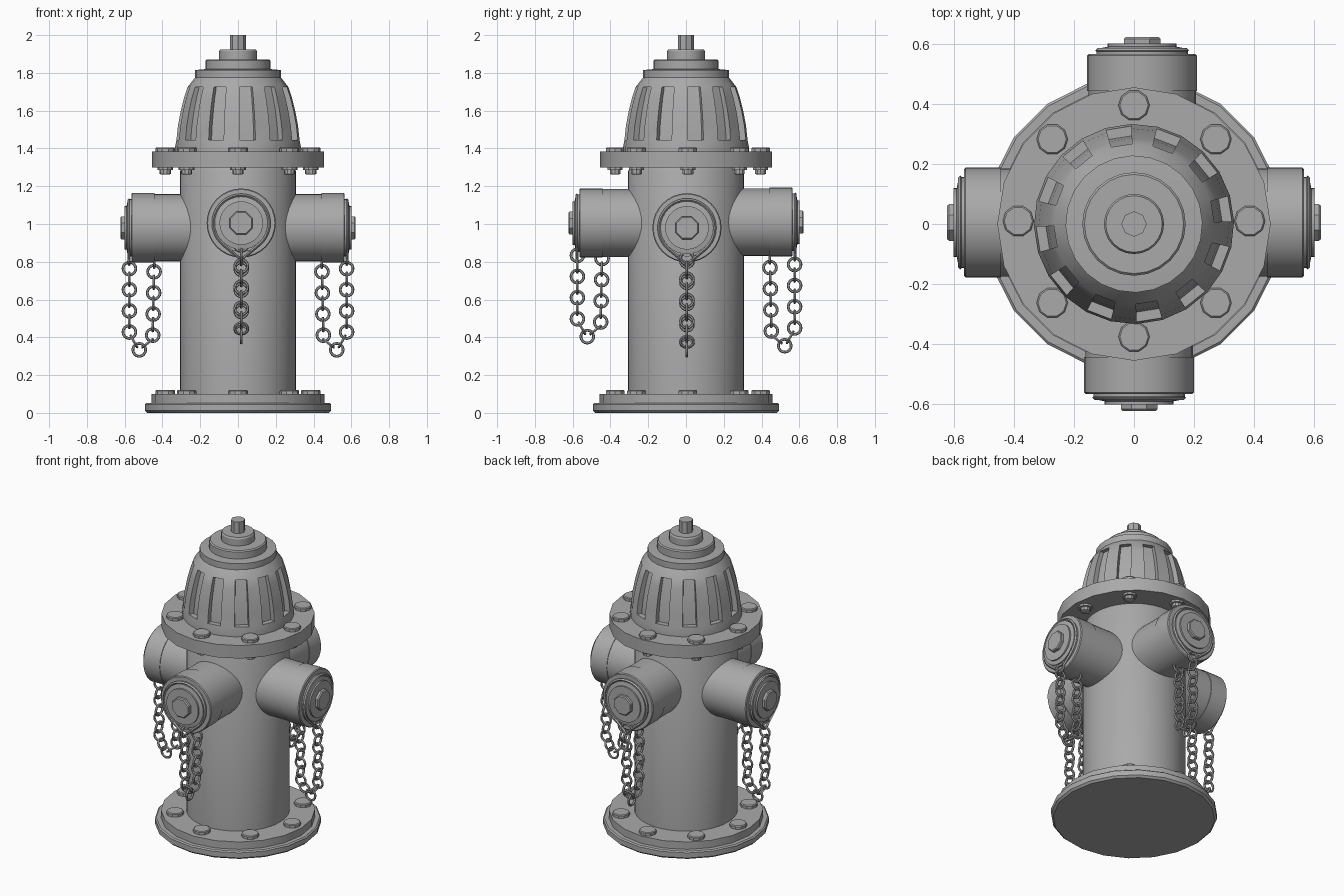
import bpy, bmesh
from math import pi, sin, cos, radians, atan2, acos
from mathutils import Matrix, Vector

if "Cube" in bpy.data.objects:
    bpy.data.objects.remove(bpy.data.objects["Cube"])

GREY = (0.4, 0.4, 0.4, 1)
iron = bpy.data.materials.new("grey_iron")
iron.use_nodes = True
iron.diffuse_color = GREY
iron.node_tree.nodes["Principled BSDF"].inputs["Base Color"].default_value = GREY


def finish(name, bm, smooth=True):
    mesh = bpy.data.meshes.new(name)
    bmesh.ops.recalc_face_normals(bm, faces=bm.faces)
    bm.to_mesh(mesh)
    bm.free()
    mesh.materials.append(iron)
    obj = bpy.data.objects.new(name, mesh)
    bpy.context.collection.objects.link(obj)
    if smooth:
        bpy.ops.object.select_all(action="DESELECT")
        obj.select_set(True)
        bpy.context.view_layer.objects.active = obj
        bpy.ops.object.shade_smooth_by_angle(angle=radians(30))
    return obj


def add_lathe(bm, profile, sides, matrix=Matrix(), turn=0.0):
    """Revolve (radius, height) points about local z and cap both ends."""
    rings = []
    for r, h in profile:
        ring = []
        for i in range(sides):
            a = turn + 2 * pi * i / sides
            ring.append(bm.verts.new(matrix @ Vector((r * cos(a), r * sin(a), h))))
        rings.append(ring)
    for low, high in zip(rings, rings[1:]):
        for i in range(sides):
            j = (i + 1) % sides
            bm.faces.new((low[i], low[j], high[j], high[i]))
    bm.faces.new(rings[0])
    bm.faces.new(rings[-1])


def lathe(name, profile, sides, matrix=Matrix(), turn=0.0, smooth=True):
    bm = bmesh.new()
    add_lathe(bm, profile, sides, matrix, turn)
    return finish(name, bm, smooth)


def add_torus(bm, matrix, major, minor, around=16, tube=6):
    rings = []
    for i in range(around):
        a = 2 * pi * i / around
        ring = []
        for k in range(tube):
            b = 2 * pi * k / tube
            r = major + minor * cos(b)
            ring.append(bm.verts.new(matrix @ Vector((r * cos(a), r * sin(a), minor * sin(b)))))
        rings.append(ring)
    for i in range(around):
        p, q = rings[i], rings[(i + 1) % around]
        for k in range(tube):
            m = (k + 1) % tube
            bm.faces.new((p[k], q[k], q[m], p[m]))


# Base, barrel and bonnet flange
lathe("base_flange", [(0.48, 0), (0.493, 0.012), (0.493, 0.045), (0.485, 0.052),
                      (0.458, 0.052), (0.458, 0.1)], 20)
lathe("barrel", [(0.306, 0.09), (0.306, 1.28), (0.29, 1.31)], 48)
lathe("bonnet_flange", [(0.455, 1.3), (0.455, 1.385)], 20)

# Bolts around both flanges, with nuts under the upper one
bm = bmesh.new()
for i in range(8):
    a = i * pi / 4
    for z in (0.1, 1.385):
        place = Matrix.Translation((0.385 * cos(a), 0.385 * sin(a) + 0.01, z))
        add_lathe(bm, [(0.052, -0.01), (0.052, 0.016), (0.047, 0.021)], 10, place)
    nut = Matrix.Translation((0.385 * cos(a), 0.385 * sin(a) + 0.01, 1.3))
    add_lathe(bm, [(0.022, -0.038), (0.03, -0.034), (0.03, -0.014), (0.042, -0.014), (0.042, 0.01)], 10, nut)
finish("flange_bolts", bm)

# Domed bonnet with twelve recessed flutes
bm = bmesh.new()
add_lathe(bm, [(0.333, 1.38), (0.333, 1.41), (0.326, 1.445), (0.318, 1.52), (0.303, 1.6), (0.285, 1.67),
               (0.267, 1.725), (0.228, 1.775), (0.228, 1.815), (0.172, 1.82)], 24, turn=radians(1.5))
for i in range(12):
    flute = []
    for f in bm.faces:
        c = f.calc_center_median()
        if len(f.verts) == 4 and 1.45 < c.z < 1.72:
            slot = (atan2(c.y, c.x) - radians(9)) / radians(30)
            if abs(slot - round(slot)) < 0.1 and round(slot) % 12 == i:
                flute.append(f)
    new = bmesh.ops.extrude_face_region(bm, geom=flute)["geom"]
    bmesh.ops.delete(bm, geom=flute, context="FACES_ONLY")
    for v in new:
        if isinstance(v, bmesh.types.BMVert):
            v.co.x *= 0.9
            v.co.y *= 0.9
finish("bonnet", bm)

# Stepped crown and operating nut
lathe("crown_step_lower", [(0.172, 1.8), (0.172, 1.865), (0.165, 1.872), (0.1, 1.872)], 24)
lathe("crown_step_upper", [(0.1, 1.86), (0.1, 1.915), (0.094, 1.925), (0.04, 1.925)], 24)
lathe("operating_nut", [(0.042, 1.91), (0.042, 2.0)], 8, smooth=False)


def teardrop(name, matrix):
    """Wire hanger around the cap that tapers to a point below it."""
    radius, tip = 0.148, 0.195
    start = acos(radius / tip)
    points = [Vector((0, 0, -tip))]
    for i in range(29):
        a = start + (2 * pi - 2 * start) * i / 28
        points.append(Vector((0, radius * sin(a), -radius * cos(a))))
    bm = bmesh.new()
    loops = []
    for p in points:
        out = p.normalized() * 0.008
        side = Vector((0.008, 0, 0))
        loops.append([bm.verts.new(matrix @ (p + out * s + side * t))
                      for s, t in ((1, 0), (0, 1), (-1, 0), (0, -1))])
    for i, p in enumerate(loops):
        q = loops[(i + 1) % len(loops)]
        for k in range(4):
            bm.faces.new((p[k], q[k], q[(k + 1) % 4], p[(k + 1) % 4]))
    finish(name, bm)


def chain(name, matrix, lift):
    """Round links, alternately turned, along a hanging U-shaped path."""
    path = [Vector((x, 0, z + lift)) for x, z in
            ((0.575, 0.82), (0.575, 0.42), (0.525, 0.332), (0.452, 0.39), (0.443, 0.82))]
    bm = bmesh.new()
    count, left, step = 0, 0.0, 0.056
    for a, b in zip(path, path[1:]):
        length = (b - a).length
        along = (b - a) / length
        while left <= length:
            axis = Vector((0, 1, 0)) if count % 2 else along.cross(Vector((0, 1, 0)))
            spin = axis.to_track_quat("Z", "Y").to_matrix().to_4x4()
            place = matrix @ Matrix.Translation(a + along * left) @ spin
            add_torus(bm, place, 0.034, 0.0075)
            left += step
            count += 1
        left -= length
    finish(name, bm)


# Four outlets: direction, sideways shift, centre height, chain lift
OUTLETS = [("left", 0, (0, 0.005), 0.98, 0.0), ("right", 180, (0, 0.005), 0.98, 0.0),
           ("front", -90, (0.017, 0), 1.005, 0.07), ("back", 90, (0.027, 0), 1.01, 0.022)]
for side, angle, shift, height, lift in OUTLETS:
    turned = Matrix.Translation((*shift, 0)) @ Matrix.Rotation(radians(angle), 4, "Z")
    centre = turned @ Matrix.Translation((0, 0, height))
    outward = centre @ Matrix.Rotation(pi / 2, 4, "Y")
    lathe(side + "_outlet_neck", [(0.179, 0.2), (0.179, 0.45)], 32, outward)
    lathe(side + "_outlet_cap", [(0.183, 0.443), (0.183, 0.56), (0.178, 0.565), (0.152, 0.565),
                                 (0.152, 0.575), (0.14, 0.575), (0.14, 0.585), (0.115, 0.59),
                                 (0.115, 0.6)], 32, outward)
    lathe(side + "_cap_bolt", [(0.066, 0.59), (0.066, 0.616), (0.06, 0.622)], 8, outward, radians(22.5))
    teardrop(side + "_chain_hanger", centre @ Matrix.Translation((0.578, 0, 0)))
    chain(side + "_chain", turned, lift)
